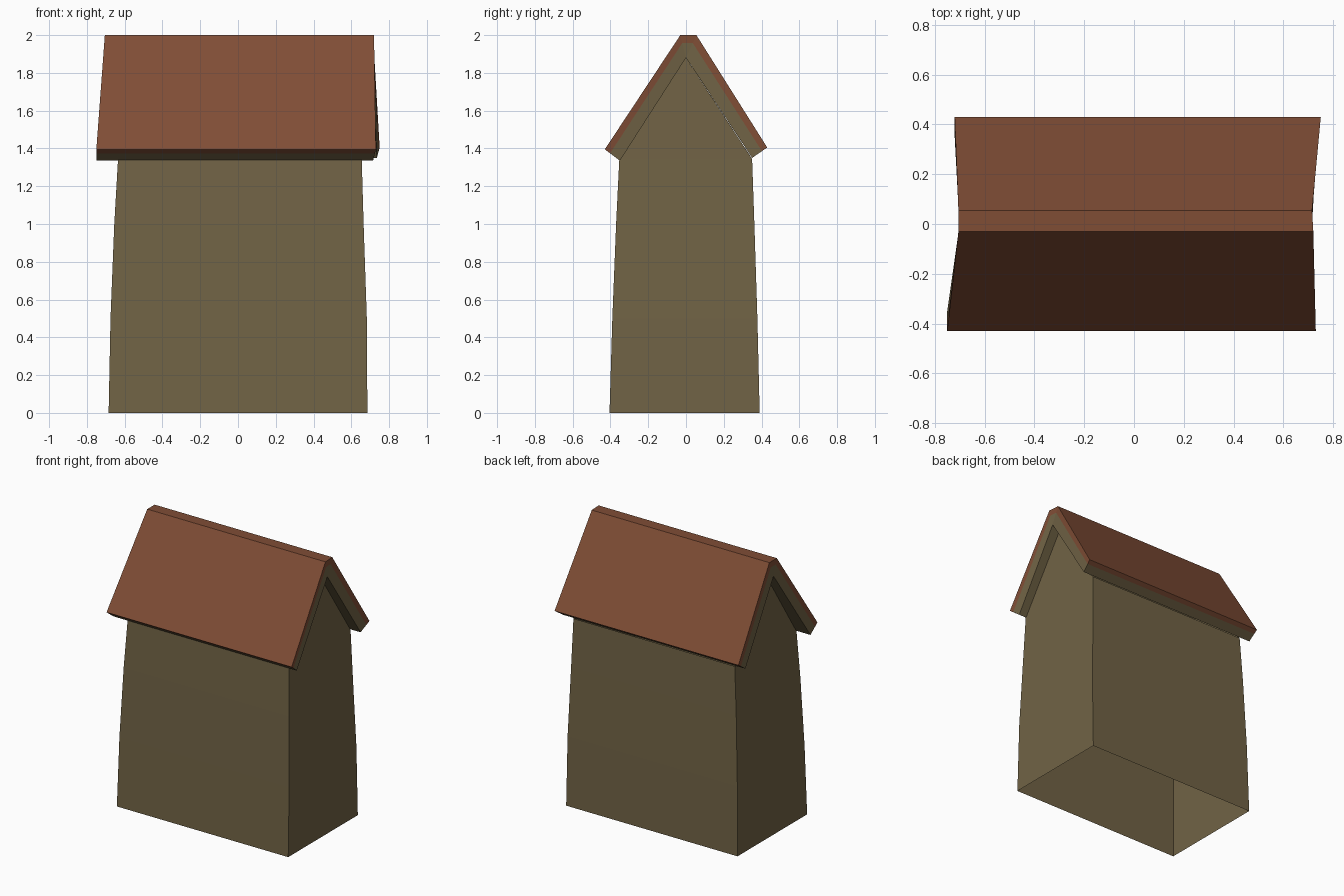
import bpy, bmesh

if "Cube" in bpy.data.objects:
    bpy.data.objects.remove(bpy.data.objects["Cube"])


def material(name, rgb):
    m = bpy.data.materials.new(name)
    m.diffuse_color = (*rgb, 1)
    m.use_nodes = True
    m.node_tree.nodes["Principled BSDF"].inputs["Base Color"].default_value = m.diffuse_color
    return m


olive = material("olive plaster", (0.165, 0.125, 0.060))
rust = material("rust tiles", (0.215, 0.075, 0.036))


def make_object(name, bm, mats):
    bmesh.ops.recalc_face_normals(bm, faces=bm.faces)
    me = bpy.data.meshes.new(name)
    bm.to_mesh(me)
    bm.free()
    for m in mats:
        me.materials.append(m)
    ob = bpy.data.objects.new(name, me)
    bpy.context.collection.objects.link(ob)
    return ob


# Walls: tapering shell, open below, with gable ends
# each ring: z, left x, right x, front y, back y
rings = [(0, -0.685, 0.685, -0.405, 0.39),
         (0.5, -0.675, 0.682, -0.39, 0.378),
         (1.0, -0.655, 0.665, -0.37, 0.362),
         (1.345, -0.635, 0.655, -0.353, 0.35)]
bm = bmesh.new()
loops = []
for z, x0, x1, y0, y1 in rings:
    loops.append([bm.verts.new(p) for p in
                  ((x0, y0, z), (x1, y0, z), (x1, y1, z), (x0, y1, z))])
for low, high in zip(loops, loops[1:]):
    for i in range(4):
        j = (i + 1) % 4
        bm.faces.new((low[i], low[j], high[j], high[i]))
top = loops[-1]
for x, a, b in ((0.645, 1, 2), (-0.63, 3, 0)):
    bm.faces.new((top[a], top[b], bm.verts.new((x, 0, 1.88))))
make_object("walls", bm, [olive])

# Roof: folded slab with a flat ridge; each point is left x, right x, y, z
outer = [(-0.75, 0.73, -0.43, 1.395), (-0.705, 0.72, -0.03, 2.0),
         (-0.705, 0.715, 0.055, 2.0), (-0.72, 0.75, 0.43, 1.405)]
inner = [(-0.75, 0.715, -0.35, 1.335), (-0.70, 0.715, 0, 1.88),
         (-0.70, 0.715, 0, 1.88), (-0.72, 0.735, 0.35, 1.35)]
# Middle line where the tiles meet the boards underneath
middle = [tuple(o + 0.35 * (i - o) for o, i in zip(a, b))
          for a, b in zip(outer, inner)]
bm = bmesh.new()
ends = []
for side in (0, 1):
    ends.append([[bm.verts.new((p[side], p[2], p[3])) for p in line]
                 for line in (outer, middle, inner)])
    ends[-1][2][2] = ends[-1][2][1]     # inner ridge is one point
    bm.verts.remove([v for v in bm.verts if not v.link_faces][-2])


def face(verts, mat):
    unique = list(dict.fromkeys(verts))
    if len(unique) > 2:
        bm.faces.new(unique).material_index = mat


L, R = ends
for i in range(3):
    face((L[0][i], L[0][i + 1], R[0][i + 1], R[0][i]), 1)      # tiles
    face((L[2][i], L[2][i + 1], R[2][i + 1], R[2][i]), 0)      # underside
    for e in ends:                                             # gable edges
        for k in (0, 1):
            face((e[k][i], e[k][i + 1], e[k + 1][i + 1], e[k + 1][i]), 1 - k)
for i in (0, 3):                                               # eaves
    for k in (0, 1):
        face((L[k][i], R[k][i], R[k + 1][i], L[k + 1][i]), 1 - k)
make_object("roof", bm, [olive, rust])
